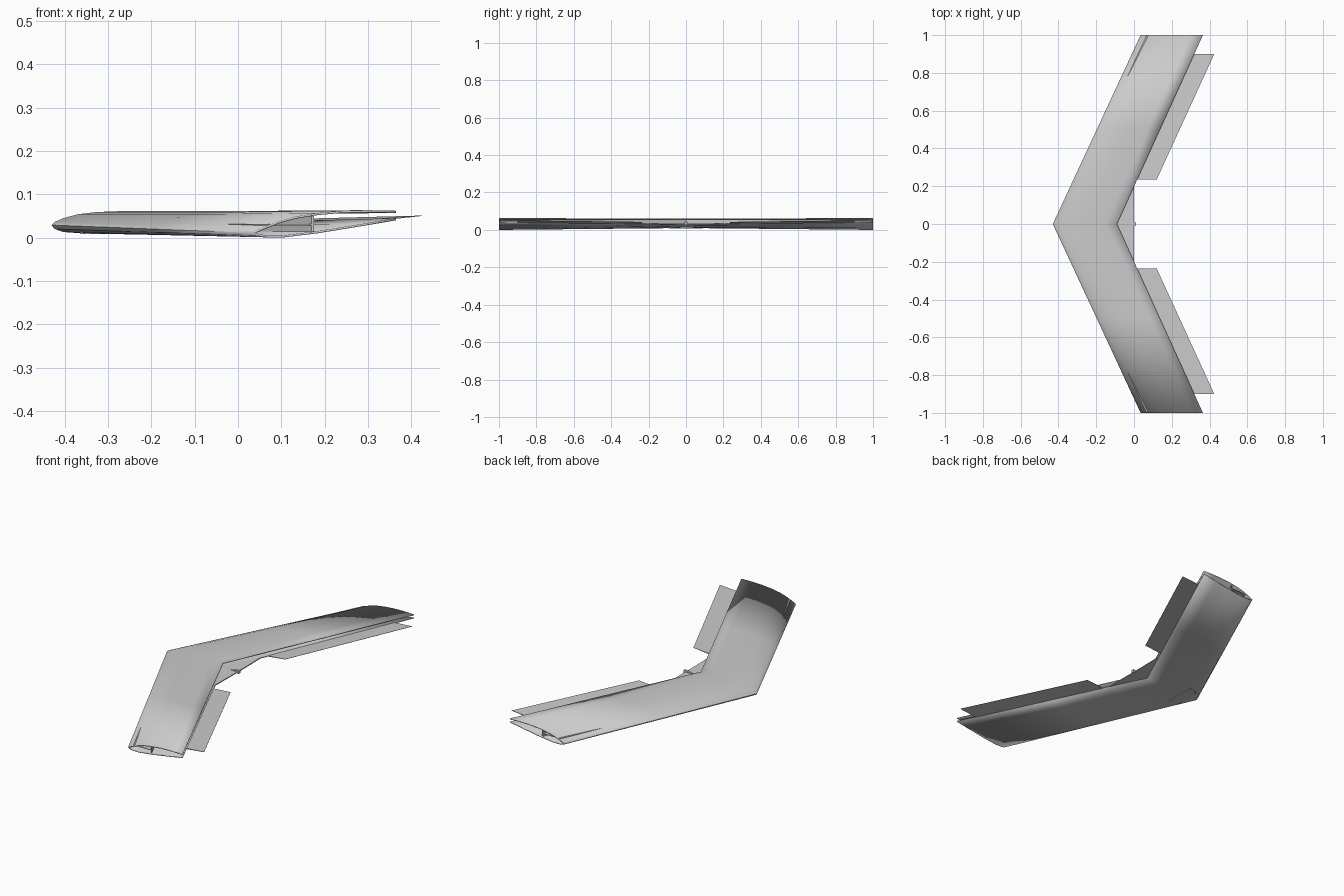
import bpy

if "Cube" in bpy.data.objects:
    bpy.data.objects.remove(bpy.data.objects["Cube"], do_unlink=True)

grey = bpy.data.materials.new("light grey foam")
grey.use_nodes = True
colour = (0.6, 0.6, 0.6, 1)
grey.diffuse_color = colour
grey.node_tree.nodes["Principled BSDF"].inputs["Base Color"].default_value = colour

SHEET = 0.005


def make(name, verts, faces):
    mesh = bpy.data.meshes.new(name)
    mesh.from_pydata(verts, [], faces)
    mesh.materials.append(grey)
    obj = bpy.data.objects.new(name, mesh)
    bpy.context.collection.objects.link(obj)
    return obj


def plate(name, corners):
    """Closed plate from corners (x, y, low z, high z), counter-clockwise from above."""
    n = len(corners)
    verts = [(x, y, lo) for x, y, lo, hi in corners] + [(x, y, hi) for x, y, lo, hi in corners]
    faces = [tuple(reversed(range(n))), tuple(range(n, 2 * n))]
    faces += [(i, (i + 1) % n, n + (i + 1) % n, n + i) for i in range(n)]
    return make(name, verts, faces)


def lead(y):
    return -0.43 + 0.465 * abs(y)


def trail(y):
    return -0.09 + 0.455 * abs(y)


def under(y):
    return 0.028 + 0.012 * abs(y)


# Folded wing skin: (chord fraction, root z, tip z), upper trailing edge round to lower
profile = [
    (1.0, 0.057, 0.062), (0.8, 0.060, 0.0635), (0.62, 0.061, 0.062), (0.45, 0.061, 0.057),
    (0.3, 0.059, 0.049), (0.18, 0.054, 0.038), (0.08, 0.045, 0.025), (0.025, 0.037, 0.017),
    (0.0, 0.029, 0.011), (0.02, 0.020, 0.005), (0.08, 0.013, 0.001), (0.2, 0.010, 0.0),
    (0.45, 0.014, 0.010), (0.75, 0.021, 0.026), (1.0, 0.028, 0.040),
]
rows = [-1, -0.5, 0, 0.5, 1]
m = len(rows)
verts = []
for f, root, tip in profile:
    for y in rows:
        x = lead(y) + f * (trail(y) - lead(y))
        verts.append((x, y, root + (tip - root) * abs(y)))
faces = [(i * m + j, i * m + j + 1, (i + 1) * m + j + 1, (i + 1) * m + j)
         for i in range(len(profile) - 1) for j in range(m - 1)]
skin = make("wing_skin", verts, faces)
thick = skin.modifiers.new("sheet", "SOLIDIFY")
thick.thickness = SHEET
thick.offset = -1
bpy.context.view_layer.objects.active = skin
skin.select_set(True)
bpy.ops.object.shade_smooth_by_angle(angle=0.5)
skin.select_set(False)

# Elevons and spars on each side
for side, s in (("left", -1), ("right", 1)):
    def sided(points):
        pts = [(x, s * y, lo, hi) for x, y, lo, hi in points]
        return pts if s > 0 else pts[::-1]

    a, b = 0.235, 0.9
    plate(side + "_elevon", sided([
        (trail(a), a, under(a), under(a) + SHEET), (0.12, a, 0.042, 0.043),
        (0.425, b, 0.050, 0.051), (trail(b), b, under(b), under(b) + SHEET)]))

    # Flat spar strip with an upright web along its rear edge
    tip = 0.995
    plate(side + "_spar", sided([
        (-0.40, 0, 0.030, 0.033), (-0.29, 0, 0.030, 0.033),
        (0.17, tip, 0.028, 0.031), (0.065, tip, 0.028, 0.031)]))
    plate(side + "_spar_web", sided([
        (-0.29, 0, 0.014, 0.057), (-0.285, 0, 0.014, 0.057),
        (0.175, tip, 0.012, 0.050), (0.17, tip, 0.012, 0.050)]))

# Triangular panel filling the centre notch
plate("centre_panel", [
    (-0.092, 0, 0.028, 0.033), (0, -0.2, 0.031, 0.036),
    (0, 0, 0.029, 0.034), (0, 0.2, 0.031, 0.036)])

# Small rear mount
plate("rear_mount", [
    (-0.04, -0.004, 0.033, 0.036), (0.01, -0.008, 0.026, 0.042),
    (0.01, 0.008, 0.026, 0.042), (-0.04, 0.004, 0.033, 0.036)])

# Hatch under the nose
plate("nose_hatch", [
    (-0.365, -0.07, 0.008, 0.012), (-0.31, -0.09, 0.008, 0.012),
    (-0.31, 0.09, 0.008, 0.012), (-0.365, 0.07, 0.008, 0.012)])
